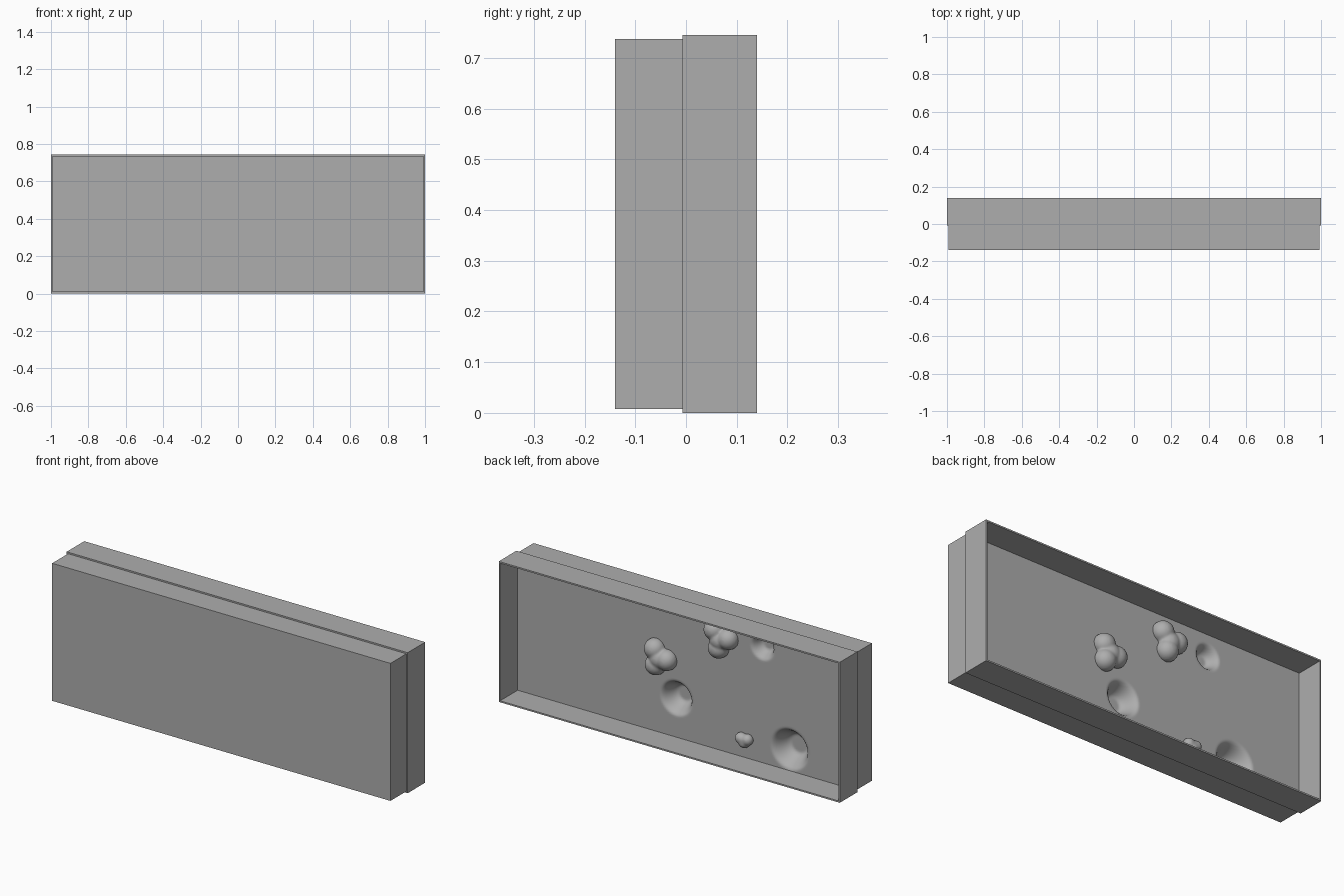
import bpy, bmesh, math
from mathutils import Matrix, Vector

cube = bpy.data.objects.get("Cube")
if cube:
    bpy.data.objects.remove(cube, do_unlink=True)

grey = bpy.data.materials.new("plain_grey")
grey.use_nodes = True
colour = (0.42, 0.42, 0.42, 1)
grey.diffuse_color = colour
grey.node_tree.nodes["Principled BSDF"].inputs["Base Color"].default_value = colour

W, H = 1.0, 0.745            # tray half width and height
T = 0.008                    # wall thickness
FRONT, SEAM, BACK = -0.14, -0.007, 0.14
IN_W, IN_H = W - T, H - 2 * T


def finish(name, bm, smooth=False):
    mesh = bpy.data.meshes.new(name)
    bm.to_mesh(mesh)
    bm.free()
    mesh.materials.append(grey)
    ob = bpy.data.objects.new(name, mesh)
    bpy.context.collection.objects.link(ob)
    if smooth:
        mesh.shade_smooth()
    return ob


def box(bm, lo, hi):
    lo, hi = Vector(lo), Vector(hi)
    m = Matrix.Translation((lo + hi) / 2) @ Matrix.Diagonal((*(hi - lo), 1))
    bmesh.ops.create_cube(bm, size=1, matrix=m)


# Tray walls, open at the back
bm = bmesh.new()
for z in (0, H - T):
    box(bm, (-W, SEAM, z), (W, BACK, z + T))
for x in (-W, W - T):
    box(bm, (x, SEAM, T), (x + T, BACK, H - T))
finish("tray_walls", bm)

# Front block, its back closed by the inner panel
bm = bmesh.new()
box(bm, (-IN_W, FRONT, T), (IN_W, SEAM, H - T))
bm.normal_update()
back = [f for f in bm.faces if f.normal.y > 0.9]
bmesh.ops.delete(bm, geom=back, context='FACES_ONLY')
finish("front_block", bm)

# Inner panel with rounded pits: x, z, radius, depth
pits = [(-0.445, 0.62, 0.07, 0.05), (0.06, 0.215, 0.095, 0.075),
        (-0.605, 0.122, 0.112, 0.08)]


def pit_depth(x, z):
    total = 0
    for px, pz, r, depth in pits:
        d = math.hypot(x - px, z - pz) / r
        t = min(max((1 - d) / 0.6, 0), 1)
        total += depth * t * t * (3 - 2 * t)
    return total


bm = bmesh.new()
m = (Matrix.Translation((0, SEAM, H / 2)) @ Matrix.Rotation(-math.pi / 2, 4, 'X')
     @ Matrix.Diagonal((IN_W, IN_H / 2, 1, 1)))
bmesh.ops.create_grid(bm, x_segments=220, y_segments=80, size=1, matrix=m)
for v in bm.verts:
    v.co.y -= pit_depth(v.co.x, v.co.z)
finish("pitted_panel", bm, True)

# Rounded lumps, each a blend of balls: x, z, lobe radius, lobe offsets
lumps = {
    "middle_lump": (0.15, 0.408, 0.054, [(0.03, 0.042), (-0.04, 0), (0.025, -0.04)]),
    "upper_lump": (-0.205, 0.6, 0.054, [(0.035, 0.045), (0.01, -0.045), (-0.045, 0.015)]),
    "lower_lump": (-0.345, 0.106, 0.03, [(0.02, 0.005), (-0.018, 0.005), (0, -0.012)]),
}
for name, (x, z, r, lobes) in lumps.items():
    bm = bmesh.new()
    for dx, dz in lobes + [(0, 0)]:
        bmesh.ops.create_icosphere(bm, subdivisions=3, radius=r,
                                   matrix=Matrix.Translation((x + dx, SEAM + 0.01, z + dz)))
    ob = finish(name, bm, True)
    mod = ob.modifiers.new("blend", 'REMESH')
    mod.mode = 'VOXEL'
    mod.voxel_size = 0.006
    mod.use_smooth_shade = True
    mod = ob.modifiers.new("soften", 'SMOOTH')
    mod.iterations = 6
